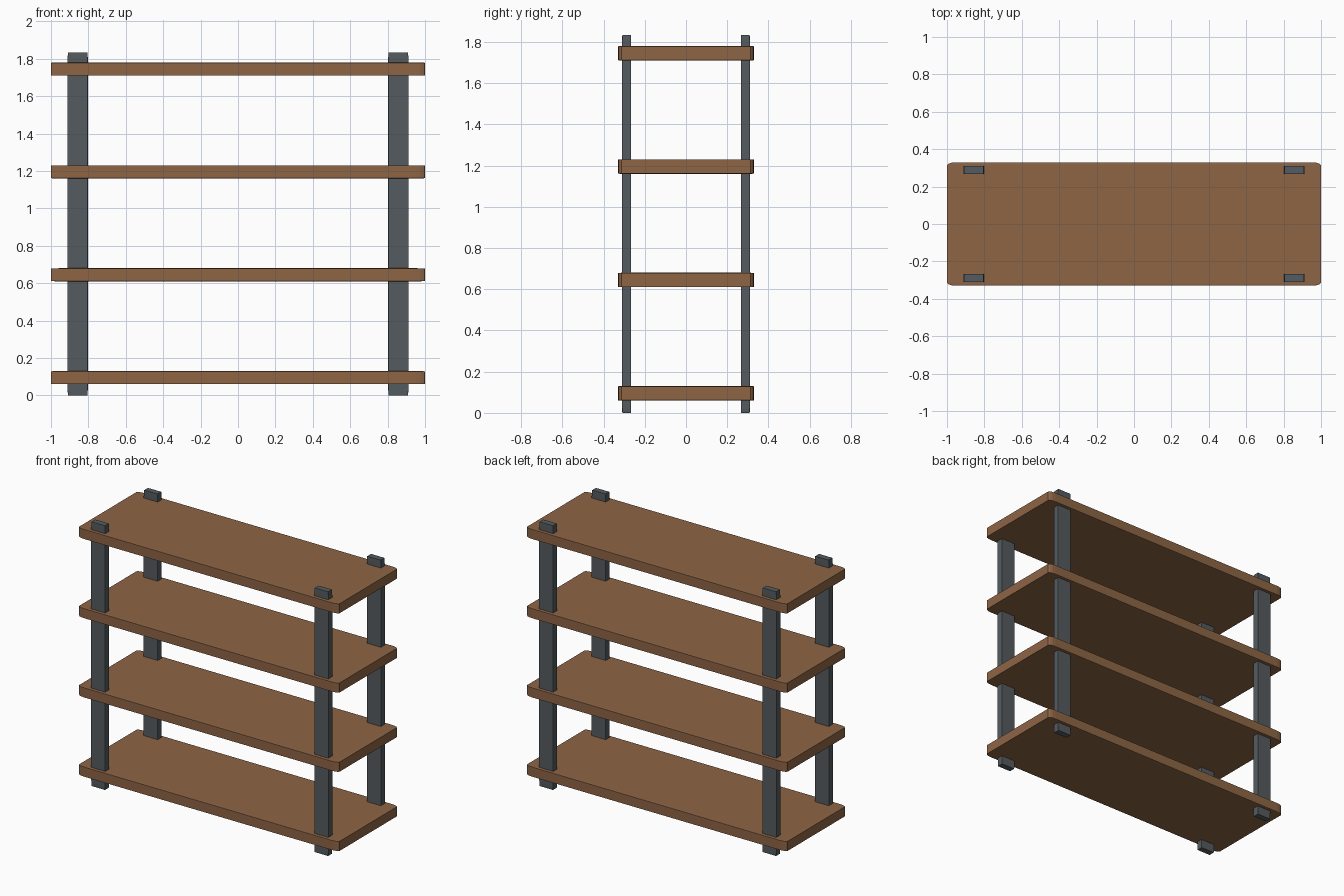
import bpy
import bmesh

if "Cube" in bpy.data.objects:
    bpy.data.objects.remove(bpy.data.objects["Cube"], do_unlink=True)


def make_material(name, rgb):
    mat = bpy.data.materials.new(name)
    mat.use_nodes = True
    color = (*rgb, 1.0)
    mat.diffuse_color = color
    mat.node_tree.nodes["Principled BSDF"].inputs["Base Color"].default_value = color
    return mat


def soft_box(name, size, center, mat):
    """Softened unit cube stretched to size, so the rounding stretches with it."""
    bm = bmesh.new()
    bmesh.ops.create_cube(bm, size=1.0)
    bmesh.ops.bevel(bm, geom=bm.edges[:], offset=0.025, segments=3,
                    profile=0.5, affect='EDGES')
    bmesh.ops.scale(bm, vec=size, verts=bm.verts)
    mesh = bpy.data.meshes.new(name)
    bm.to_mesh(mesh)
    bm.free()
    mesh.materials.append(mat)
    obj = bpy.data.objects.new(name, mesh)
    obj.location = center
    bpy.context.collection.objects.link(obj)
    return obj


wood = make_material("brown wood", (0.27, 0.13, 0.06))
steel = make_material("dark grey steel", (0.09, 0.105, 0.115))

# Four evenly spaced shelf boards
for i in range(4):
    soft_box(f"shelf_{i + 1}", (2.0, 0.66, 0.07), (0, 0, 0.095 + 0.55 * i), wood)

# Four flat posts passing through the boards near the corners
HEIGHT = 1.834
for side, x in (("left", 0.857), ("right", -0.857)):
    for end, y in (("front", -0.288), ("back", 0.288)):
        soft_box(f"{end}_{side}_post", (0.108, 0.044, HEIGHT),
                 (x, y, HEIGHT / 2), steel)
